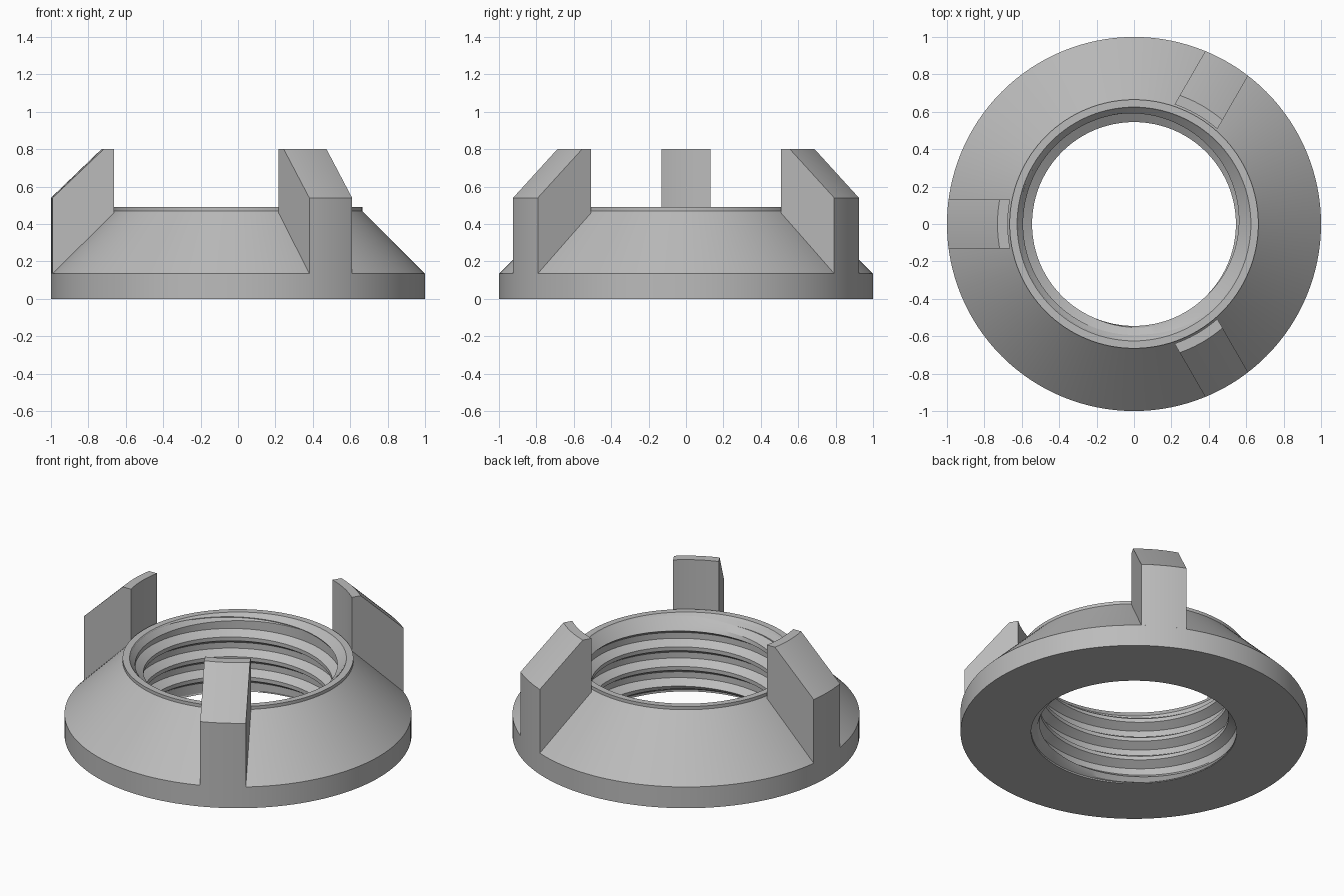
import bpy, bmesh
from math import sin, cos, pi, sqrt, radians

cube = bpy.data.objects.get("Cube")
if cube:
    bpy.data.objects.remove(cube, do_unlink=True)

GREY = 0.5
mat = bpy.data.materials.new("plain grey")
mat.use_nodes = True
mat.diffuse_color = (GREY, GREY, GREY, 1)
mat.node_tree.nodes["Principled BSDF"].inputs["Base Color"].default_value = (GREY, GREY, GREY, 1)


def loft(name, sections, closed=False):
    """Skin a list of equal-sized closed sections; cap the ends if open."""
    bm = bmesh.new()
    rings = [[bm.verts.new(p) for p in s] for s in sections]
    pairs = list(zip(rings, rings[1:]))
    if closed:
        pairs.append((rings[-1], rings[0]))
    for a, b in pairs:
        for i in range(len(a)):
            j = (i + 1) % len(a)
            bm.faces.new((a[i], a[j], b[j], b[i]))
    if not closed:
        bm.faces.new(rings[0])
        bm.faces.new(rings[-1])
    bmesh.ops.recalc_face_normals(bm, faces=bm.faces)
    mesh = bpy.data.meshes.new(name)
    bm.to_mesh(mesh)
    bm.free()
    mesh.materials.append(mat)
    obj = bpy.data.objects.new(name, mesh)
    bpy.context.collection.objects.link(obj)
    bpy.ops.object.select_all(action='DESELECT')
    obj.select_set(True)
    bpy.context.view_layer.objects.active = obj
    bpy.ops.object.shade_smooth_by_angle(angle=radians(25))
    return obj


def around(profile, a):
    return [(r * cos(a), r * sin(a), z) for r, z in profile]


# Ring body: flat flange, conical shoulder, narrow rim and bored hole
TOP, BORE, CREST = 0.49, 0.593, 0.545
SEGMENTS = 128
body = [(BORE, 0), (1, 0), (1, 0.135), (0.665, 0.47), (0.665, TOP), (0.625, TOP), (BORE, 0.45)]
loft("ring_body", [around(body, 2 * pi * i / SEGMENTS) for i in range(SEGMENTS)], closed=True)

# Internal thread: helical ridge trimmed by the chamfers at both ends
PITCH, STEPS = 0.125, 96
ridge = [(0.61, -0.055), (CREST, -0.012), (CREST, 0.012), (0.61, 0.055)]


def thread_section(i):
    points = []
    for r, dz in ridge:
        z = min(max(-PITCH / 2 + PITCH * i / STEPS + dz, 0.003), TOP - 0.005)
        points.append((max(r, BORE - z, 0.625 - (TOP - z)), z))
    return around(points, 2 * pi * i / STEPS)


turns = TOP / PITCH + 1
loft("thread_ridge", [thread_section(i) for i in range(int(turns * STEPS))])

# Three upright lugs: parallel sides, curved inner and outer faces
HALF_WIDTH, ROWS = 0.132, 12
lug = [(0.675, 0.4), (1, 0.135), (1, 0.54), (0.73, 0.8), (0.675, 0.8)]
for name, angle in (("right_lug", 180), ("back_lug", 60), ("front_lug", -60)):
    rows = []
    for k in range(ROWS + 1):
        y = HALF_WIDTH * (2 * k / ROWS - 1)
        rows.append([(sqrt(r * r - y * y), y, z) for r, z in lug])
    loft(name, rows).rotation_euler.z = radians(angle)
